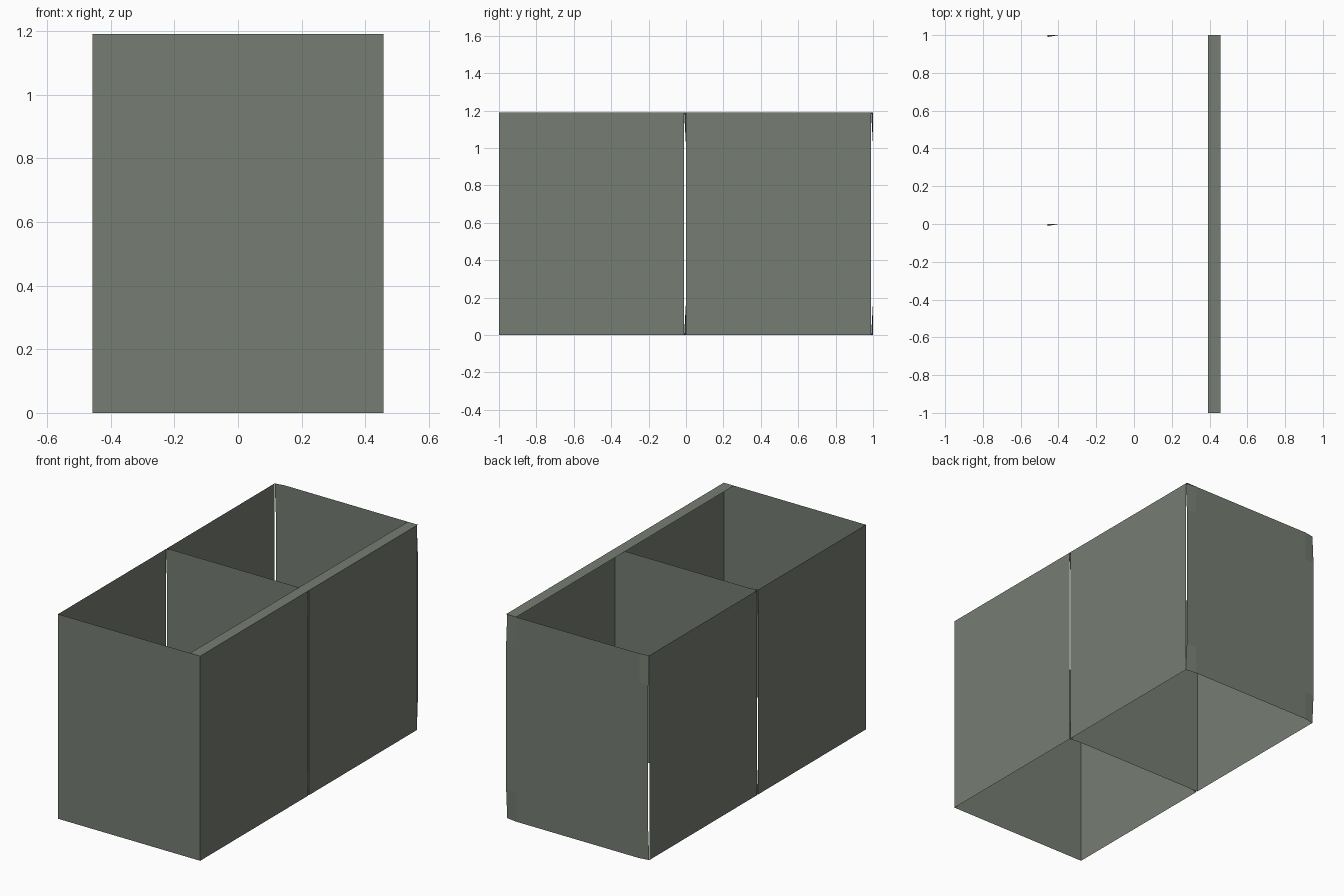
import bpy, bmesh

if "Cube" in bpy.data.objects:
    bpy.data.objects.remove(bpy.data.objects["Cube"])

mat = bpy.data.materials.new("grey green")
mat.diffuse_color = (0.181, 0.205, 0.171, 1)
mat.use_nodes = True
mat.node_tree.nodes["Principled BSDF"].inputs["Base Color"].default_value = mat.diffuse_color

X, H, LIP, BEND = 0.457, 1.19, 0.065, 0.01


def sheet(name, us, vs, point):
    """Thin sheet: grid of quads over us x vs, placed by point(u, v)."""
    bm = bmesh.new()
    grid = [[bm.verts.new(point(u, v)) for v in vs] for u in us]
    for i in range(len(us) - 1):
        for j in range(len(vs) - 1):
            bm.faces.new((grid[i][j], grid[i + 1][j], grid[i + 1][j + 1], grid[i][j + 1]))
    me = bpy.data.meshes.new(name)
    bm.to_mesh(me)
    bm.free()
    me.materials.append(mat)
    ob = bpy.data.objects.new(name, me)
    bpy.context.collection.objects.link(ob)
    return ob


def crate(label, y0):
    y1 = y0 + 1
    # flat front panel
    sheet(label + "_front_panel", (-X, X), (0, H), lambda x, z: (x, y0, z))

    # back panel with its four corners bent slightly inwards
    def back(x, z):
        corner = abs(x) == X and z in (0, H)
        return (x, y1 - (BEND if corner else 0.0005), z)
    sheet(label + "_back_panel", (-X, -0.40, 0.39, X), (0, 0.17, 1.02, H), back)

    # side walls stop just short of the back panel
    for side, x in (("left", -X), ("right", X)):
        sheet(f"{label}_{side}_wall", (y0, y1 - BEND), (0, H), lambda y, z, x=x: (x, y, z))

    # narrow lip folded in along the top of the right wall
    sheet(label + "_top_lip", (X - LIP, X), (y0, y1), lambda x, y: (x, y, H))


crate("front_crate", -1)
crate("rear_crate", 0)
